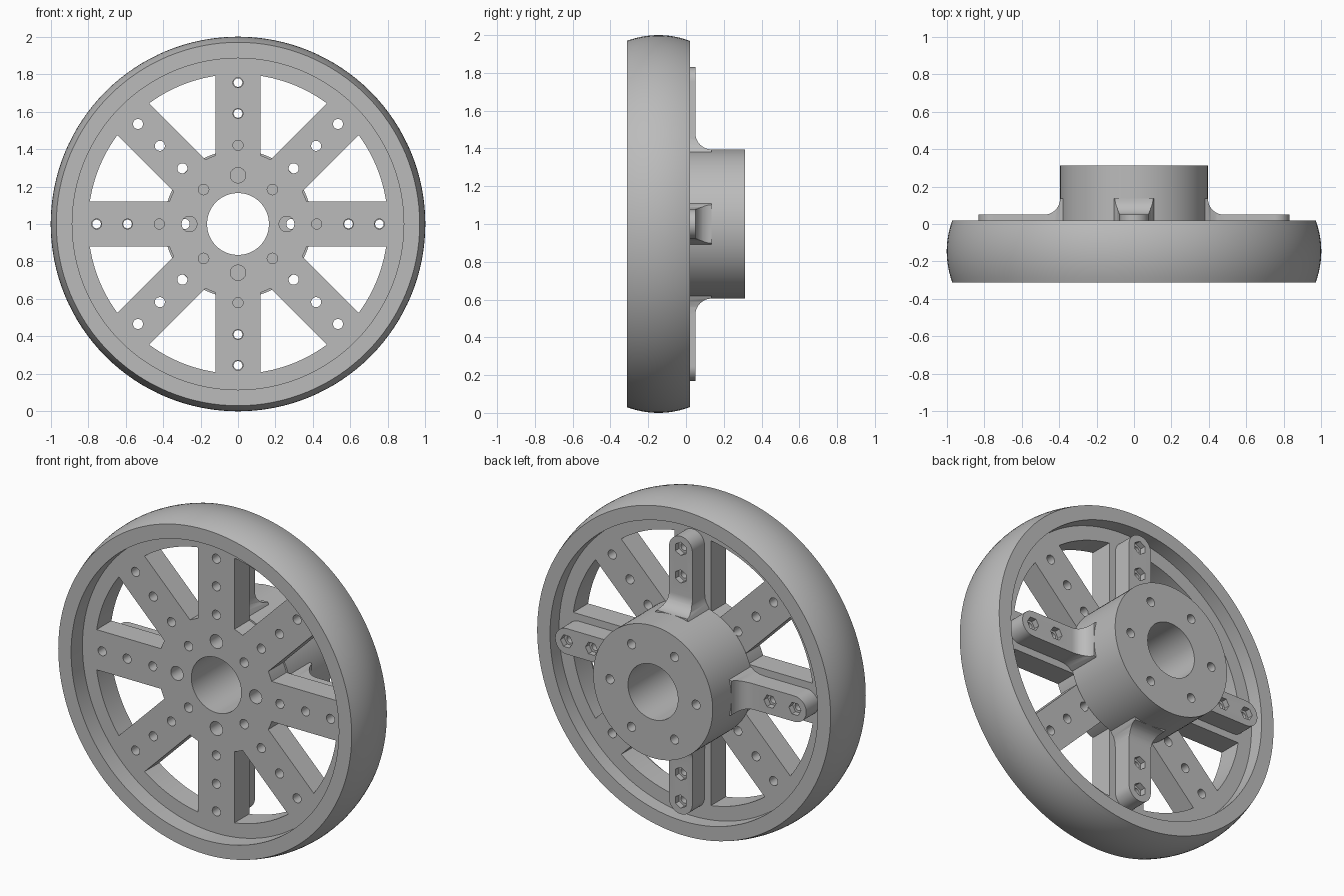
import bpy, bmesh, math
from mathutils import Matrix

cube = bpy.data.objects.get("Cube")
if cube:
    bpy.data.objects.remove(cube, do_unlink=True)

TAU = math.tau
WEB_FRONT, WEB_BACK, HUB_BACK = -0.205, -0.065, 0.312
BORE, HUB_R = 0.165, 0.395
SPOKE = 0.12   # half width of a spoke

grey = bpy.data.materials.new("plain grey")
grey.use_nodes = True
colour = (0.5, 0.5, 0.5, 1)
grey.diffuse_color = colour
grey.node_tree.nodes["Principled BSDF"].inputs["Base Color"].default_value = colour


def arc(radius, start, end, steps, cx=0, cy=0):
    angles = [start + (end - start) * i / steps for i in range(steps + 1)]
    return [(cx + radius * math.cos(a), cy + radius * math.sin(a)) for a in angles]


def circle(radius, sides=24, distance=0, angle=0):
    return arc(radius, 0, TAU, sides, distance * math.cos(angle),
               distance * math.sin(angle))[:-1]


def add_prism(bm, outline, low, high, axis="y"):
    """Extrude an outline along y (outline is x, z) or along z (outline is x, y)."""
    place = (lambda p, d: (p[0], d, p[1])) if axis == "y" else (lambda p, d: (p[0], p[1], d))
    rings = [[bm.verts.new(place(p, d)) for p in outline] for d in (low, high)]
    for ring in rings:
        bm.faces.new(ring)
    for i in range(len(outline)):
        j = (i + 1) % len(outline)
        bm.faces.new((rings[0][i], rings[0][j], rings[1][j], rings[1][i]))


def make_object(name, bm):
    bmesh.ops.recalc_face_normals(bm, faces=bm.faces)
    mesh = bpy.data.meshes.new(name)
    bm.to_mesh(mesh)
    bm.free()
    mesh.materials.append(grey)
    obj = bpy.data.objects.new(name, mesh)
    bpy.context.collection.objects.link(obj)
    return obj


def prisms(name, items, axis="y"):
    bm = bmesh.new()
    for outline, low, high in items:
        add_prism(bm, outline, low, high, axis)
    return make_object(name, bm)


def select(obj):
    bpy.ops.object.select_all(action="DESELECT")
    obj.select_set(True)
    bpy.context.view_layer.objects.active = obj


def boolean(obj, tool, operation="DIFFERENCE"):
    select(obj)
    mod = obj.modifiers.new("cut", "BOOLEAN")
    mod.operation, mod.solver, mod.object = operation, "EXACT", tool
    bpy.ops.object.modifier_apply(modifier=mod.name)
    bpy.data.objects.remove(tool, do_unlink=True)


def smooth(obj):
    select(obj)
    bpy.ops.object.shade_smooth_by_angle(angle=math.radians(25))


# Rim: crowned tread over a straight inner bore, turned about the axle
half, mid, drop = 0.166, -0.146, 0.03
profile = [(0.885, mid - half)]
for i in range(13):
    t = i / 6 - 1
    profile.append((1 - drop * t * t, mid + half * t))
profile.append((0.885, mid + half))
bm = bmesh.new()
verts = [bm.verts.new((r, y, 0)) for r, y in profile]
edges = [bm.edges.new((verts[i - 1], verts[i])) for i in range(len(verts))]
bmesh.ops.spin(bm, geom=verts + edges, cent=(0, 0, 0), axis=(0, 1, 0),
               angle=TAU, steps=128, use_duplicate=False)
bmesh.ops.remove_doubles(bm, verts=bm.verts, dist=1e-4)
rim = make_object("rim", bm)

# Web: disc with eight wedge windows, a bore and bolt holes
web = prisms("spoked_web", [(circle(0.888, 128), WEB_FRONT, WEB_BACK)])
cuts = []
for k in range(8):
    base = k * TAU / 8
    outer, inner = math.asin(SPOKE / 0.8), math.asin(SPOKE / 0.385)
    window = (arc(0.8, base + outer, base + TAU / 8 - outer, 12)
              + arc(0.385, base + TAU / 8 - inner, base + inner, 4))
    holes = [circle(0.027, 20, r, base) for r in (0.42, 0.59, 0.755)]
    holes.append(circle(0.028 if k % 2 else 0.041, 24, 0.26, base))
    cuts += [window] + holes
cuts.append(circle(BORE, 64))
boolean(web, prisms("web_cutter", [(c, -0.4, 0.1) for c in cuts]))

# Hub: thick barrel with a bore and six bolt holes
hub = prisms("hub", [(circle(HUB_R, 96), WEB_BACK, HUB_BACK)])
cuts = [circle(BORE, 64)] + [circle(0.027, 20, 0.285, k * TAU / 6) for k in range(6)]
boolean(hub, prisms("hub_cutter", [(c, -0.4, 0.5) for c in cuts]))

# Arm: round-ended bar, flared and coved where it meets the hub
width, tip, top, cove = 0.077, 0.83, 0.05, 0.085
flare = [(0.35, 0.115), (0.39, 0.105), (0.41, 0.09), (0.44, 0.08), (0.48, width)]
plan = ([(x, -z) for x, z in flare]
        + arc(width, -TAU / 4, TAU / 4, 20, tip - width)
        + flare[::-1])
side = ([(0.34, -0.2), (0.9, -0.2), (0.9, top)]
        + arc(cove, -TAU / 4, -TAU / 2, 10, HUB_R + cove, top + cove)
        + [(0.34, top + cove)])
arm = prisms("arm_1", [(plan, WEB_BACK, 0.3)])
boolean(arm, prisms("side_cutter", [(side, -0.3, 0.3)], axis="z"), "INTERSECT")
for r in (0.59, 0.755):
    boolean(arm, prisms("bolt_cutter", [(circle(0.023, 20, r), -0.3, 0.3)]))
    boolean(arm, prisms("nut_cutter", [(circle(0.04, 6, r), top - 0.035, 0.3)]))

for part in (rim, web, hub, arm):
    smooth(part)

# Repeat the arm on the other three sides
for k in range(1, 4):
    copy = bpy.data.objects.new(f"arm_{k + 1}", arm.data)
    copy.rotation_euler.y = k * TAU / 4
    bpy.context.collection.objects.link(copy)

# Stand the wheel on the ground
for part in bpy.context.scene.objects:
    if part.name.split("_")[0] in ("rim", "spoked", "hub", "arm"):
        part.location.z = 1
